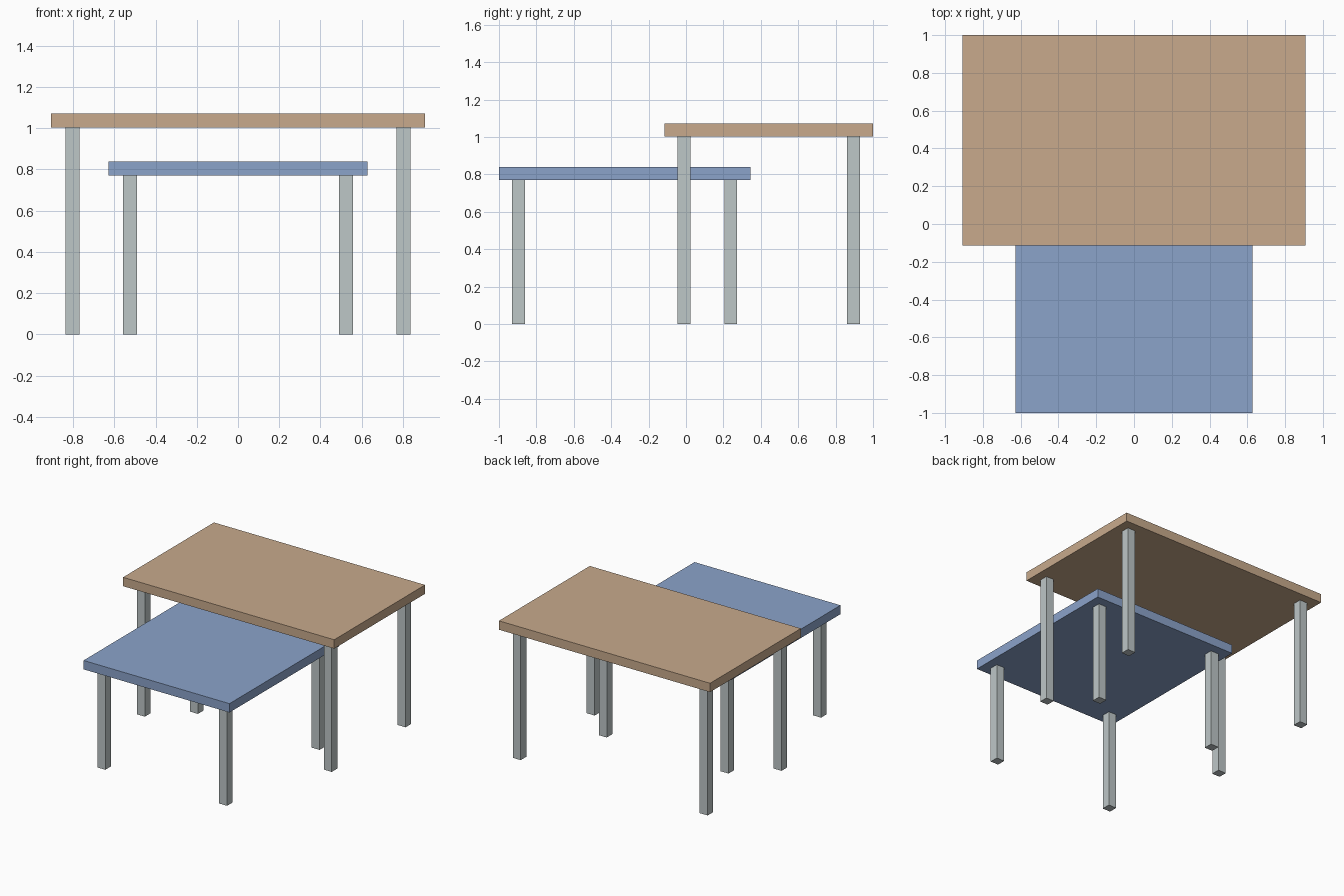
import bpy

if "Cube" in bpy.data.objects:
    bpy.data.objects.remove(bpy.data.objects["Cube"])

LEG = 0.068    # square leg width
INSET = 0.07   # distance from top edge to leg


def material(name, color):
    m = bpy.data.materials.new(name)
    m.diffuse_color = (*color, 1.0)
    m.use_nodes = True
    m.node_tree.nodes["Principled BSDF"].inputs["Base Color"].default_value = m.diffuse_color
    return m


def box(name, lo, hi, mat):
    bpy.ops.mesh.primitive_cube_add(size=1)
    ob = bpy.context.object
    ob.name = name
    ob.data.name = name
    ob.location = [(a + b) / 2 for a, b in zip(lo, hi)]
    ob.scale = [b - a for a, b in zip(lo, hi)]
    bpy.ops.object.transform_apply(location=True, rotation=False, scale=True)
    ob.data.materials.append(mat)
    return ob


def table(name, half_width, front, back, underside, height, top_mat, leg_mat):
    # Flat slab top
    box(name + "_top", (-half_width, front, underside),
        (half_width, back, height), top_mat)
    # Four square legs inset from the corners
    x = half_width - INSET - LEG
    for side, x0 in (("left", -x - LEG), ("right", x)):
        for end, y0 in (("front", front + INSET), ("back", back - INSET - LEG)):
            box(f"{name}_leg_{end}_{side}", (x0, y0, 0),
                (x0 + LEG, y0 + LEG, underside), leg_mat)


tan = material("tan wood", (0.578, 0.402, 0.262))
blue = material("soft blue", (0.258, 0.366, 0.591))
grey = material("pale grey", (0.515, 0.571, 0.575))

# Tall table at the back, low table nested under its front edge
table("large_table", 0.907, -0.115, 1.0, 1.003, 1.072, tan, grey)
table("small_table", 0.627, -1.0, 0.344, 0.77, 0.839, blue, grey)
